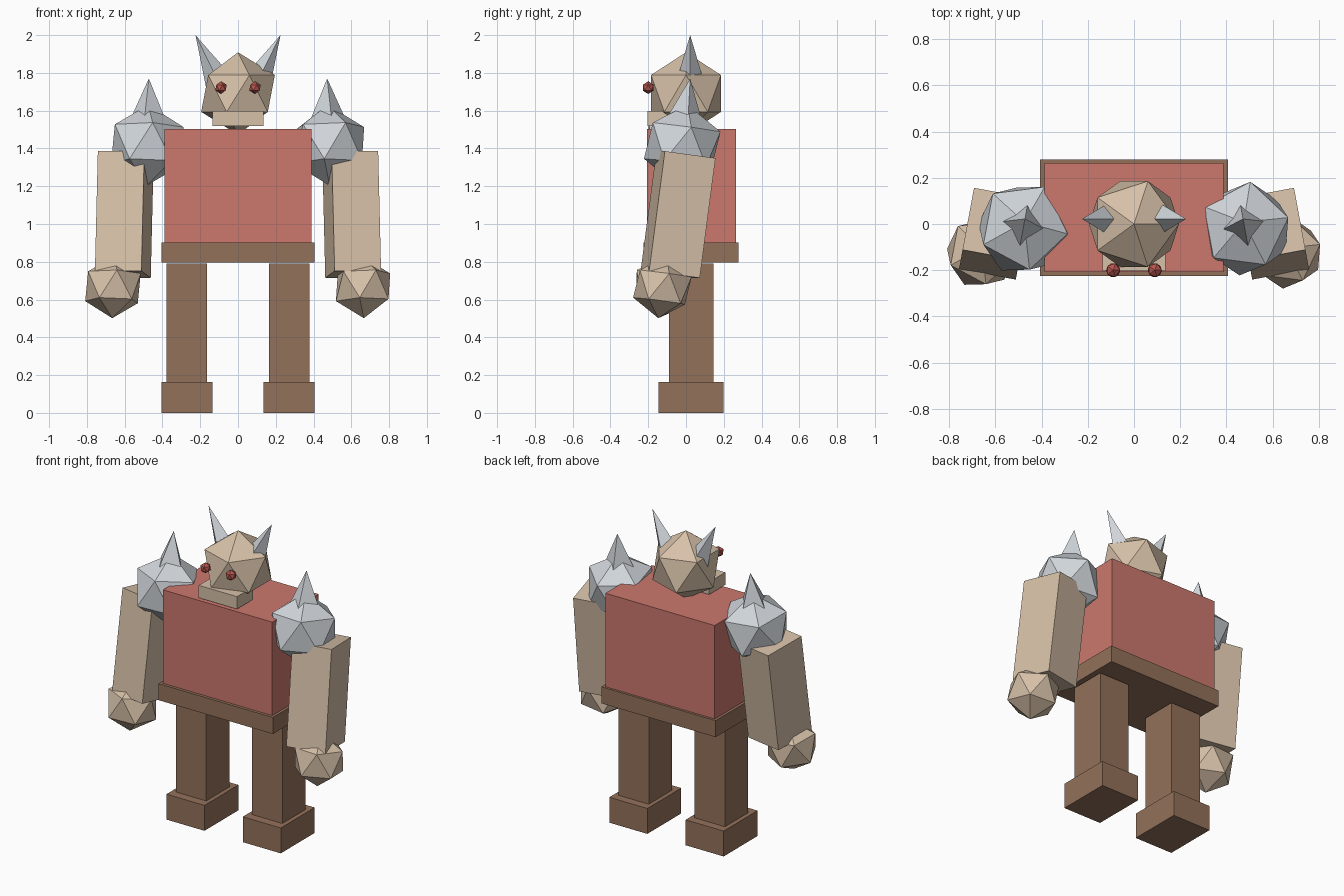
import bpy
from mathutils import Euler, Vector

cube = bpy.data.objects.get("Cube")
if cube:
    bpy.data.objects.remove(cube, do_unlink=True)


def material(name, srgb):
    """Flat colour given in display values, stored as linear."""
    col = [((c + 0.055) / 1.055) ** 2.4 for c in srgb] + [1.0]
    m = bpy.data.materials.new(name)
    m.use_nodes = True
    m.diffuse_color = col
    node = next(n for n in m.node_tree.nodes if n.type == "BSDF_PRINCIPLED")
    node.inputs["Base Color"].default_value = col
    node.inputs["Roughness"].default_value = 0.8
    return m


RED = material("red_cloth", (0.80, 0.47, 0.43))
LEATHER = material("brown_leather", (0.58, 0.445, 0.355))
SKIN = material("tan_skin", (0.84, 0.755, 0.66))
METAL = material("pale_steel", (0.82, 0.84, 0.86))
EYE = material("eye_red", (0.72, 0.34, 0.31))


def finish(name, mat):
    ob = bpy.context.object
    ob.name = ob.data.name = name
    ob.data.materials.append(mat)
    return ob


def box(name, mat, centre, size, rot=(0, 0, 0)):
    bpy.ops.mesh.primitive_cube_add(size=1, location=centre, rotation=rot)
    ob = finish(name, mat)
    ob.scale = size
    return ob


def span(name, mat, x, y, z):
    """Upright box from its extents on each axis."""
    return box(name, mat, [(a + b) / 2 for a, b in (x, y, z)],
               [b - a for a, b in (x, y, z)])


def ball(name, mat, centre, radius, rot=(0, 0, 0)):
    bpy.ops.mesh.primitive_ico_sphere_add(
        subdivisions=1, radius=radius, location=centre, rotation=rot)
    return finish(name, mat)


def spike(name, mat, tip, radius, length, rot):
    """Four-sided cone placed by its tip."""
    up = Euler(rot).to_matrix() @ Vector((0, 0, 1))
    bpy.ops.mesh.primitive_cone_add(
        vertices=4, radius1=radius, radius2=0, depth=length,
        location=Vector(tip) - up * length / 2, rotation=rot)
    return finish(name, mat)


# Body and head
span("torso", RED, (-0.388, 0.388), (-0.207, 0.264), (0.90, 1.503))
span("belt", LEATHER, (-0.406, 0.406), (-0.226, 0.279), (0.797, 0.903))
ball("head", SKIN, (0, 0, 1.691), 0.218)
span("jaw", SKIN, (-0.136, 0.136), (-0.204, -0.04), (1.518, 1.598))

for side, s in (("left", 1), ("right", -1)):
    # Face details
    ball(side + "_eye", EYE, (s * 0.09, -0.2, 1.722), 0.034)
    spike(side + "_horn", METAL, (s * 0.225, 0.022, 2.0), 0.08, 0.3,
          (0, s * 0.46, 0))

    # Leg and foot
    span(side + "_leg", LEATHER, sorted((s * 0.163, s * 0.378)),
         (-0.09, 0.145), (0.15, 0.79))
    span(side + "_foot", LEATHER, sorted((s * 0.136, s * 0.406)),
         (-0.146, 0.198), (0, 0.163))

    # Arm parts share one swing forward and outward
    swing = (-0.133, 0, s * 0.183)
    box(side + "_arm", SKIN, (s * 0.602, -0.042, 1.05), (0.25, 0.275, 0.64), swing)
    ball(side + "_fist", SKIN, (s * 0.662, -0.125, 0.665), 0.165, swing)
    ball(side + "_shoulder", METAL, (s * 0.48, -0.02, 1.417), 0.216, swing)
    spike(side + "_shoulder_spike", METAL, (s * 0.472, 0.022, 1.77), 0.1, 0.23, swing)
